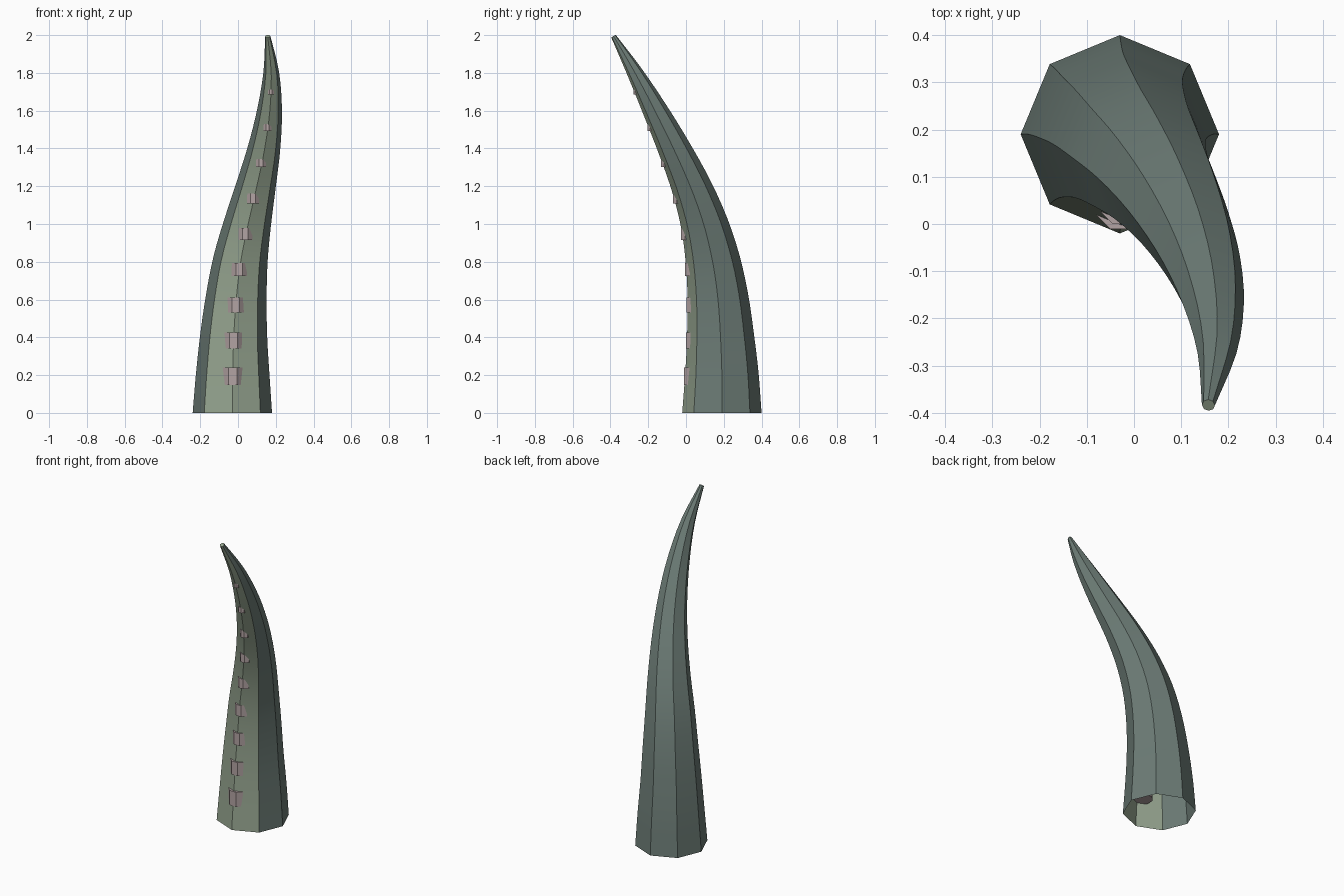
import bpy, bmesh, math
from mathutils import Vector

if "Cube" in bpy.data.objects:
    bpy.data.objects.remove(bpy.data.objects["Cube"])


def material(name, rgb):
    m = bpy.data.materials.new(name)
    m.diffuse_color = (*rgb, 1)
    m.use_nodes = True
    m.node_tree.nodes["Principled BSDF"].inputs["Base Color"].default_value = m.diffuse_color
    return m


skin = material("grey teal skin", (0.15, 0.20, 0.18))
belly = material("pale green underside", (0.30, 0.37, 0.275))
pink = material("dusty pink sucker", (0.45, 0.37, 0.37))

# Centre line (x, y) and radius at every 0.2 of height
rows = [(-.03, .19, .21), (-.028, .19, .195), (-.023, .183, .178),
        (-.01, .17, .162), (.012, .143, .145), (.05, .097, .125),
        (.095, .027, .105), (.138, -.063, .086), (.167, -.163, .066),
        (.176, -.27, .042), (.157, -.387, .013)]
path = [Vector((x, y, i * .2, r)) for i, (x, y, r) in enumerate(rows)]


def sample(z):
    """Smooth spline through the rows: centre and radius at height z."""
    i = max(0, min(int(z / .2), len(path) - 2))
    t = z / .2 - i
    b, c = path[i], path[i + 1]
    a = path[i - 1] if i else b * 2 - c
    d = path[i + 2] if i + 2 < len(path) else c * 2 - b
    p = (b * 2 + (c - a) * t + (a * 2 - b * 5 + c * 4 - d) * t * t
         + (b * 3 - a - c * 3 + d) * t ** 3) * .5
    return Vector(p[:3]), p[3]


def tangent(z):
    if z <= 0:
        return Vector((0, 0, 1))
    return (sample(min(z + .02, 2))[0] - sample(max(z - .02, 0))[0]).normalized()


def finish(name, bm, mats, smooth):
    me = bpy.data.meshes.new(name)
    bm.to_mesh(me)
    bm.free()
    ob = bpy.data.objects.new(name, me)
    bpy.context.collection.objects.link(ob)
    for m in mats:
        me.materials.append(m)
    if smooth:
        bpy.ops.object.select_all(action='DESELECT')
        ob.select_set(True)
        bpy.context.view_layer.objects.active = ob
        bpy.ops.object.shade_smooth_by_angle(angle=math.radians(28))
    return ob


# Tentacle: eight-sided tapering tube, open at the base
SIDES, STEPS = 8, 32
bm = bmesh.new()
rings = []
for k in range(STEPS + 1):
    z = 1.994 * k / STEPS
    c, r = sample(z)
    q = Vector((0, 0, 1)).rotation_difference(tangent(z))
    rings.append([bm.verts.new(c + q @ Vector((r * math.cos(a), r * math.sin(a), 0)))
                  for a in (math.tau * s / SIDES for s in range(SIDES))])
for lo, hi in zip(rings, rings[1:]):
    for s in range(SIDES):
        n = (s + 1) % SIDES
        f = bm.faces.new((lo[s], lo[n], hi[n], hi[s]))
        f.material_index = 1 if s in (5, 6) else 0   # two front sides are pale
bm.faces.new(rings[-1]).material_index = 1
finish("tentacle", bm, (skin, belly), True)

# Suckers: shrinking upright eight-sided drums sunk into the front ridge
for i in range(9):
    z = .195 + i * .188
    c, r = sample(z)
    t = tangent(z)
    size = r * .305
    slant = math.hypot(t.y, t.z) / t.z
    front = c.y - r * slant - .005 * r / .2
    bm = bmesh.new()
    bmesh.ops.create_cone(bm, cap_ends=True, segments=8, radius1=size,
                          radius2=size, depth=size * 1.55)
    # turn a flat side to the front
    turn = math.pi / 8 if all(abs(v.co.x) < 1e-4 or abs(v.co.y) < 1e-4
                              or abs(abs(v.co.x) - abs(v.co.y)) < 1e-4
                              for v in bm.verts) else 0
    for v in bm.verts:
        x, y = v.co.x, v.co.y
        v.co.x = x * math.cos(turn) - y * math.sin(turn) + c.x
        v.co.y = x * math.sin(turn) + y * math.cos(turn) + front + size * .924
        v.co.z += z
    finish(f"sucker_{i + 1}", bm, (pink,), False)
